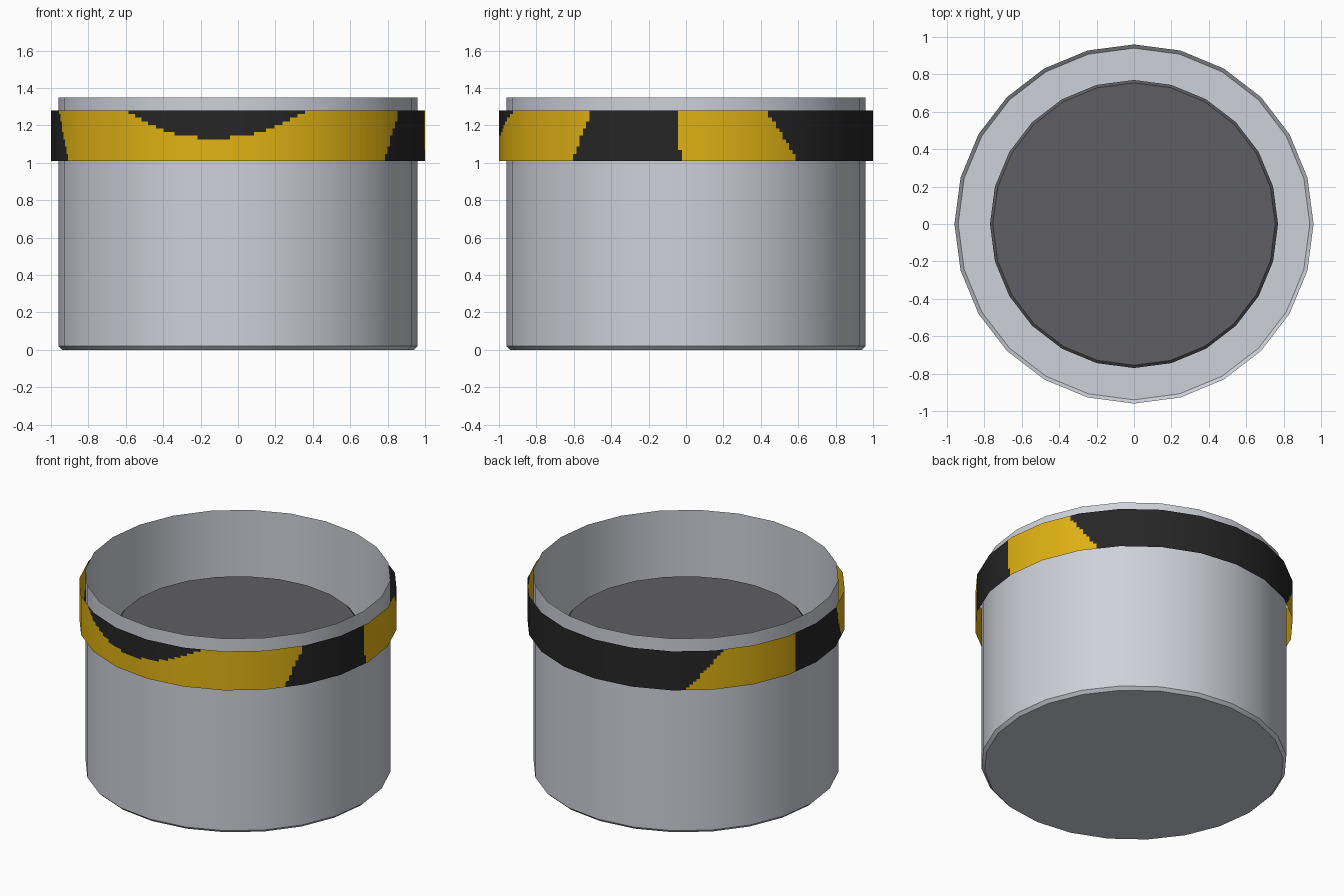
import bpy
import bmesh
from math import sin, cos, pi, radians, degrees

SIDES = 24

if "Cube" in bpy.data.objects:
    bpy.data.objects.remove(bpy.data.objects["Cube"], do_unlink=True)


def material(name, rgb):
    mat = bpy.data.materials.new(name)
    mat.use_nodes = True
    mat.diffuse_color = (*rgb, 1)
    mat.node_tree.nodes["Principled BSDF"].inputs["Base Color"].default_value = (*rgb, 1)
    return mat


light_grey = material("light_grey", (0.62, 0.64, 0.70))
dark_grey = material("dark_grey", (0.112, 0.112, 0.127))
yellow = material("yellow", (0.75, 0.45, 0.007))
black = material("black", (0.019, 0.019, 0.019))


def finish(bm, name, mats):
    mesh = bpy.data.meshes.new(name)
    bm.to_mesh(mesh)
    bm.free()
    for mat in mats:
        mesh.materials.append(mat)
    obj = bpy.data.objects.new(name, mesh)
    bpy.context.collection.objects.link(obj)
    bpy.ops.object.select_all(action='DESELECT')
    obj.select_set(True)
    bpy.context.view_layer.objects.active = obj
    bpy.ops.object.shade_smooth_by_angle(angle=radians(30))
    return obj


def ring_point(step, parts, radius):
    """Point on the 24-sided outline, each side split into equal parts."""
    side, part = divmod(step, parts)
    a, b = (2 * pi * (side + k) / SIDES for k in (0, 1))
    t = part / parts
    return (radius * (cos(a) * (1 - t) + cos(b) * t),
            radius * (sin(a) * (1 - t) + sin(b) * t))


def shell(bm, profile, parts=1):
    """Sweep (radius, height) points around z; returns rings of vertices."""
    count = SIDES * parts
    rings = [[bm.verts.new((*ring_point(i, parts, r), z)) for i in range(count)]
             for r, z in profile]
    for low, high in zip(rings, rings[1:]):
        for i in range(count):
            j = (i + 1) % count
            bm.faces.new((low[i], low[j], high[j], high[i]))
    return rings


# Open cup with a small bevel at the base
bm = bmesh.new()
rings = shell(bm, [(0.94, 0), (0.96, 0.02), (0.96, 1.35)])
bm.faces.new(rings[0][::-1])
finish(bm, "cup", [light_grey])

# Dark core standing inside the cup
bm = bmesh.new()
rings = shell(bm, [(0.77, 0.02), (0.77, 0.97), (0.755, 0.985)])
bm.faces.new(rings[-1])
finish(bm, "inner_core", [dark_grey])

# Thin band around the cup, with irregular black patches
LOW, HIGH, ROWS = 1.01, 1.28, 14
# Patches: start angle at bottom and top, end angle at bottom and top
PATCHES = [(37, 25.5, 125, 139), (168.5, 168.5, 204.5, 196), (322, 329.5, 358.5, 357)]


def is_black(angle, z):
    t = (z - LOW) / (HIGH - LOW)
    for s0, s1, e0, e1 in PATCHES:
        if s0 + (s1 - s0) * t < angle < e0 + (e1 - e0) * t:
            return True
    # Bowl-shaped patch at the front
    return z > 1.13 + 0.15 * ((angle - 262.5) / 29.5) ** 2


bm = bmesh.new()
PARTS = 12
shell(bm, [(1, LOW + (HIGH - LOW) * k / ROWS) for k in range(ROWS + 1)], PARTS)
for face in bm.faces:
    c = face.calc_center_median()
    angle = degrees(c.xy.angle_signed((1, 0))) % 360
    face.material_index = int(is_black(angle, c.z))
band = finish(bm, "patched_band", [yellow, black])
band.data.normals_split_custom_set_from_vertices(
    [(v.co.x, v.co.y, 0) for v in band.data.vertices])
